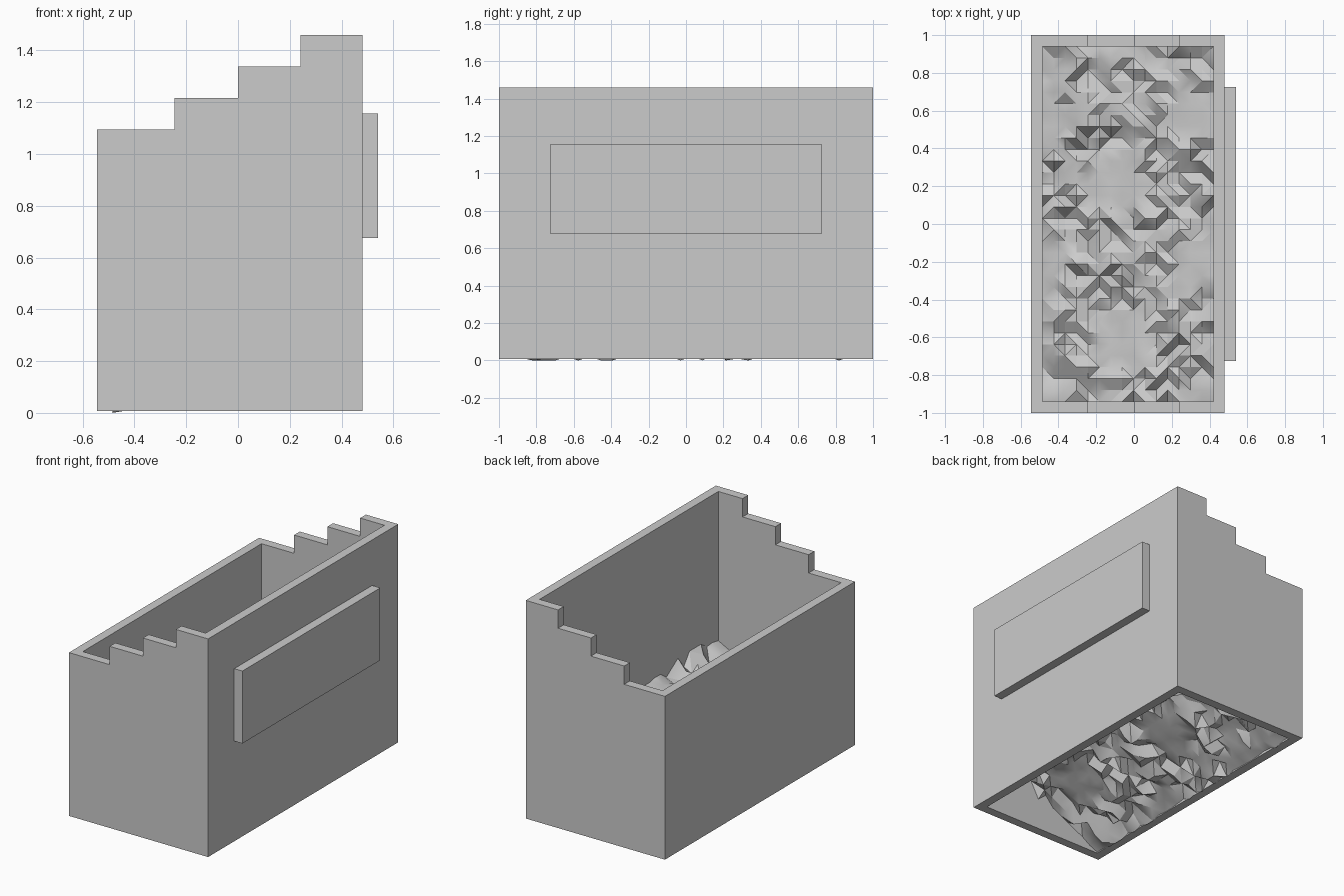
import bpy
import bmesh
import math
import random

random.seed(7)
if "Cube" in bpy.data.objects:
    bpy.data.objects.remove(bpy.data.objects["Cube"], do_unlink=True)

WALL = 0.06
BASE = 0.008
LEFT, RIGHT = -0.545, 0.48
STEPS_X = [LEFT, -0.245, 0.0, 0.242, RIGHT]
STEPS_Z = [1.095, 1.217, 1.338, 1.46]

grey = bpy.data.materials.new("stone grey")
grey.use_nodes = True
color = (0.6, 0.6, 0.6, 1)
grey.diffuse_color = color
grey.node_tree.nodes["Principled BSDF"].inputs["Base Color"].default_value = color


def make_object(name, bm):
    mesh = bpy.data.meshes.new(name)
    bmesh.ops.recalc_face_normals(bm, faces=bm.faces)
    bm.to_mesh(mesh)
    bm.free()
    mesh.materials.append(grey)
    obj = bpy.data.objects.new(name, mesh)
    bpy.context.collection.objects.link(obj)
    return obj


def box(name, low, high):
    bm = bmesh.new()
    bmesh.ops.create_cube(bm, size=1)
    for v in bm.verts:
        v.co = [(a + b) / 2 + c * (b - a) for a, b, c in zip(low, high, v.co)]
    return make_object(name, bm)


# Stepped bin body: stair profile swept along y, then hollowed right through
profile = [(RIGHT, BASE), (LEFT, BASE)]
for i, z in enumerate(STEPS_Z):
    profile += [(STEPS_X[i], z), (STEPS_X[i + 1], z)]
bm = bmesh.new()
face = bm.faces.new([bm.verts.new((x, -1, z)) for x, z in profile])
sweep = bmesh.ops.extrude_face_region(bm, geom=[face])
for v in sweep["geom"]:
    if isinstance(v, bmesh.types.BMVert):
        v.co.y = 1
walls = make_object("bin_walls", bm)

cutter = box("hollow_cutter", (LEFT + WALL, -1 + WALL, -1), (RIGHT - WALL, 1 - WALL, 3))
cutter.hide_render = True
hollow = walls.modifiers.new("hollow", "BOOLEAN")
hollow.operation = "DIFFERENCE"
hollow.solver = "EXACT"
hollow.object = cutter
bpy.context.view_layer.objects.active = walls
bpy.ops.object.modifier_apply(modifier="hollow")
bpy.data.objects.remove(cutter, do_unlink=True)

# Raised panel on the tall side
box("side_panel", (RIGHT, -0.725, 0.675), (RIGHT + WALL, 0.725, 1.157))

# Heap of rubble: a sloping sheet of jagged lumps, open below
NX, NY = 15, 31
x0, x1, y1 = LEFT + WALL, RIGHT - WALL, 1 - WALL
bm = bmesh.new()
grid = []
for i in range(NX + 1):
    row = []
    for j in range(NY + 1):
        x = x0 + (x1 - x0) * i / NX
        y = -y1 + 2 * y1 * j / NY
        z = 0.02 + 0.5 * (x - x0)
        calm = math.sin(7 * x + 2) * math.sin(8 * y) > 0.35
        z += random.uniform(-0.01, 0.01) if calm else random.choice((-0.04, 0, 0, 0.04))
        row.append(bm.verts.new((x, y, max(z, 0))))
    grid.append(row)
for i in range(NX):
    for j in range(NY):
        a, b = grid[i][j], grid[i + 1][j]
        c, d = grid[i + 1][j + 1], grid[i][j + 1]
        if random.random() < 0.5:
            a, b, c, d = b, c, d, a
        bm.faces.new((a, b, c))
        bm.faces.new((a, c, d))
rubble = make_object("rubble_heap", bm)
if sum(p.normal.z for p in rubble.data.polygons) < 0:
    rubble.data.flip_normals()

bpy.ops.object.select_all(action="DESELECT")
rubble.select_set(True)
bpy.context.view_layer.objects.active = rubble
bpy.ops.object.shade_smooth_by_angle(angle=math.radians(30))
